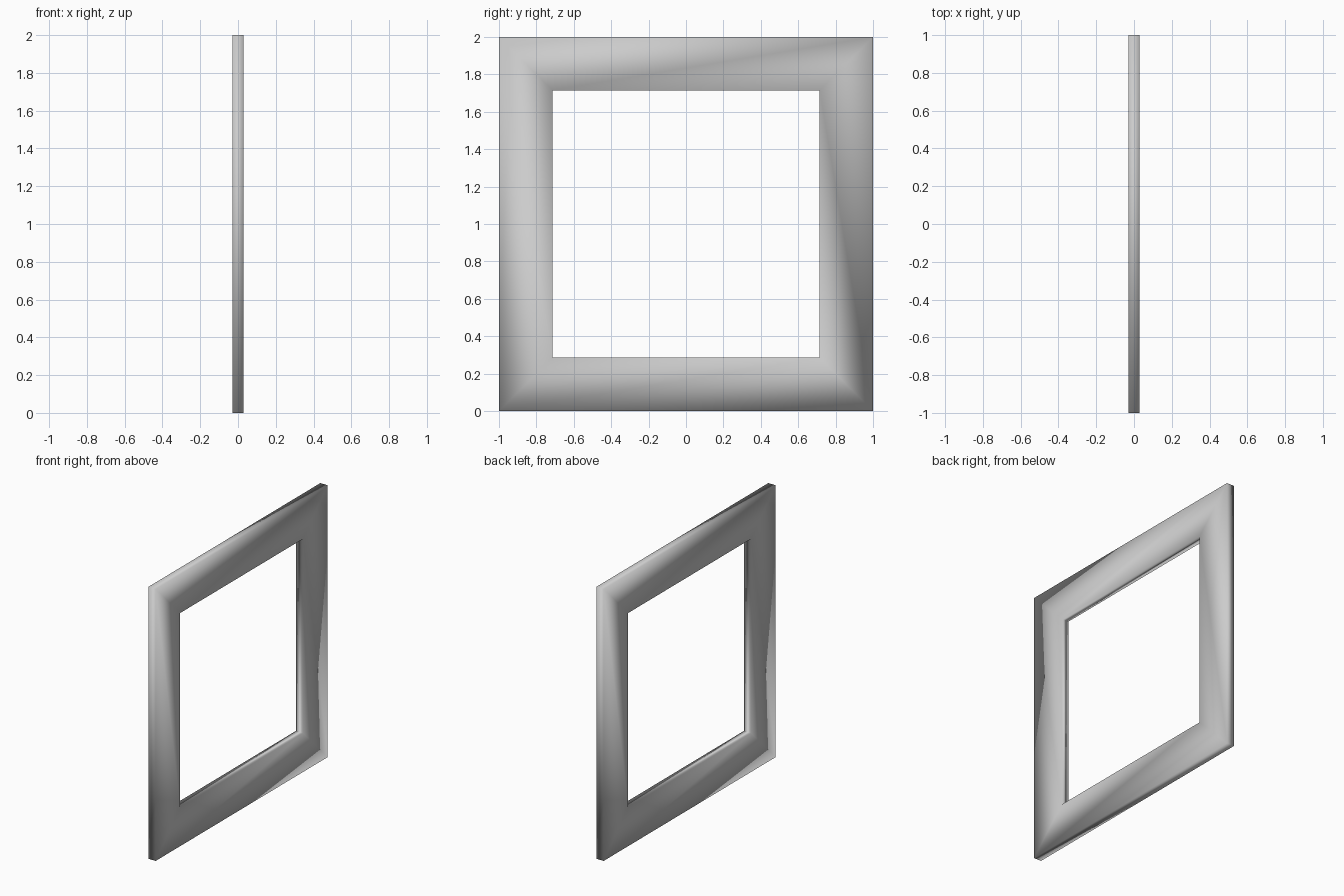
import bpy

if "Cube" in bpy.data.objects:
    bpy.data.objects.remove(bpy.data.objects["Cube"])

OUTER = 1.0      # half size of the frame
INNER = 0.715    # half size of the opening
HALF_T = 0.03    # half thickness

# Square frame: one rectangular section swept around four mitred corners
section = [(OUTER, -HALF_T), (OUTER, HALF_T), (INNER, HALF_T), (INNER, -HALF_T)]
corners = [(-1, -1), (1, -1), (1, 1), (-1, 1)]
verts = [(x, cy * r, cz * r + 1.0) for cy, cz in corners for r, x in section]
faces = []
for i in range(4):
    j = (i + 1) % 4
    for k in range(4):
        m = (k + 1) % 4
        faces.append((i * 4 + k, j * 4 + k, j * 4 + m, i * 4 + m))

mesh = bpy.data.meshes.new("square_frame")
mesh.from_pydata(verts, [], faces)
mesh.update()
mesh.shade_smooth()
frame = bpy.data.objects.new("square_frame", mesh)
bpy.context.collection.objects.link(frame)
